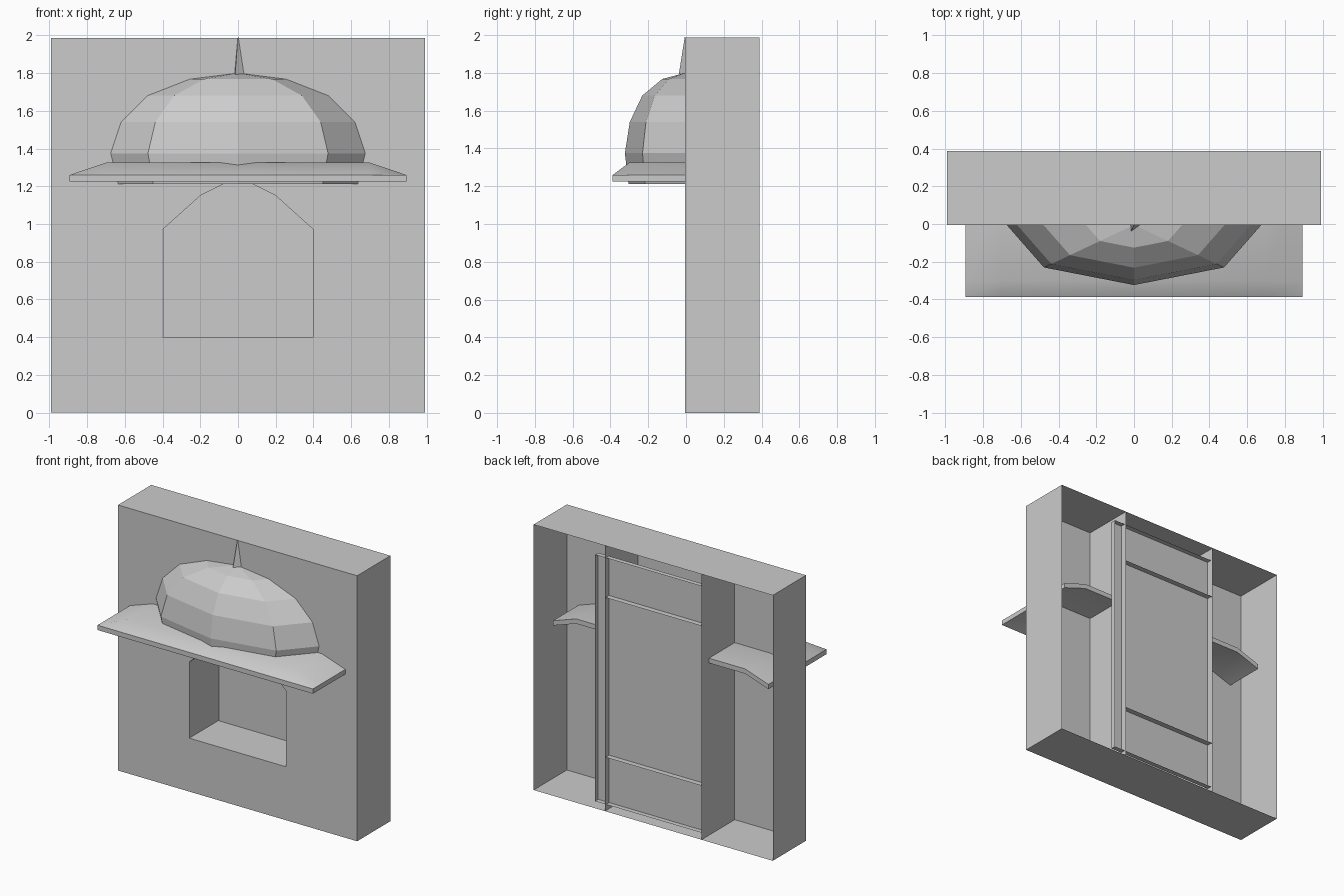
import bpy, bmesh, math

if "Cube" in bpy.data.objects:
    bpy.data.objects.remove(bpy.data.objects["Cube"])

Y0, Y1 = -0.005, 0.388      # wall front and open back
W, H = 0.99, 1.987          # wall half width and height
YP = 0.338                  # back panel of the niche


def make(name, faces):
    """Object from a list of faces given as point lists; shared points are welded."""
    bm = bmesh.new()
    for pts in faces:
        bm.faces.new([bm.verts.new(p) for p in pts])
    bmesh.ops.remove_doubles(bm, verts=bm.verts[:], dist=1e-4)
    bmesh.ops.recalc_face_normals(bm, faces=bm.faces[:])
    me = bpy.data.meshes.new(name)
    bm.to_mesh(me)
    bm.free()
    ob = bpy.data.objects.new(name, me)
    bpy.context.collection.objects.link(ob)
    return ob


def sweep(path, ya, yb):
    """Strip of quads: an x-z path pulled from ya to yb."""
    return [[(a[0], ya, a[1]), (b[0], ya, b[1]), (b[0], yb, b[1]), (a[0], yb, a[1])]
            for a, b in zip(path, path[1:])]


# Wall shell: front with arched opening, outer sides, open at the back
arch = [(0.4, 0.97), (0.2, 1.15), (0, 1.25)]
half = [(0, 0), (W, 0), (W, H), (0, H)] + arch[::-1] + [(0.4, 0.4), (0, 0.4)]
front = [[(s * x, Y0, z) for x, z in half] for s in (-1, 1)]
box = [(-W, 0), (W, 0), (W, H), (-W, H), (-W, 0)]
make("wall_shell", front + sweep(box, Y0, Y1))

# Upright dividers and horizontal shelves between the wall blocks
for side, s in (("left", -1), ("right", 1)):
    make("divider_" + side, sweep([(s * 0.4, 0), (s * 0.4, H)], Y0, Y1))
for side, z in (("lower", 0.4), ("upper", 1.595)):
    make("shelf_" + side, sweep([(-0.4, z), (0.4, z)], Y0, 0.38))

# Curved ceiling of the niche
make("niche_arch", sweep(arch + [(-x, z) for x, z in arch[1::-1]], Y0, YP))

# Shallow tray closing the niche at the back
xa, xb, za, zb = -0.395, 0.49, 0.045, 1.89
tray = [(xa, za), (xb, za), (xb, zb), (xa, zb)]
make("niche_back", [[(x, YP, z) for x, z in tray]] + sweep(tray + tray[:1], YP, 0.375))

# Awning: bent sheet with thickness, low along the front and both ends
xs, ys, low, high, thick = (-0.892, -0.7, 0.7, 0.892), (-0.388, -0.3, 0.3), 1.26, 1.325, 0.036


def sheet(i, j):
    return (xs[i], ys[j], high if i in (1, 2) and j > 0 else low)


quads = [[sheet(i, j), sheet(i + 1, j), sheet(i + 1, j + 1), sheet(i, j + 1)]
         for i in range(3) for j in range(2)]
rim = [sheet(i, 0) for i in range(4)] + [sheet(3, 1)] + \
      [sheet(i, 2) for i in (3, 2, 1, 0)] + [sheet(0, 1)]


def drop(p):
    return (p[0], p[1], p[2] - thick)


under = [[drop(p) for p in q] for q in quads]
edge = [[a, b, drop(b), drop(a)] for a, b in zip(rim, rim[1:] + rim[:1])]
awning = make("awning", quads + under + edge)
bpy.context.view_layer.objects.active = awning
awning.select_set(True)
bpy.ops.object.shade_smooth_by_angle(angle=math.radians(40))
awning.select_set(False)

# Half dome: four sides of a flattened octagon
prof = [(0.635, 1.213), (0.675, 1.375), (0.62, 1.54), (0.48, 1.68), (0.255, 1.768)]


def ring(r, z):
    return [(r * math.cos(math.pi * k / 4), Y0 - 0.472 * r * math.sin(math.pi * k / 4), z)
            for k in range(5)]


rings = [ring(r, z) for r, z in prof]
faces = [[a[k], a[k + 1], b[k + 1], b[k]] for a, b in zip(rings, rings[1:]) for k in range(4)]
faces += [[rings[-1][k], rings[-1][k + 1], (0, Y0, 1.8)] for k in range(4)]
make("dome", faces)

# Spire
base = [(-0.018, Y0, 1.793), (-0.015, Y0 - 0.033, 1.793), (0.032, Y0, 1.793)]
make("spire", [[a, b, (0, Y0, 2.0)] for a, b in zip(base, base[1:])])
